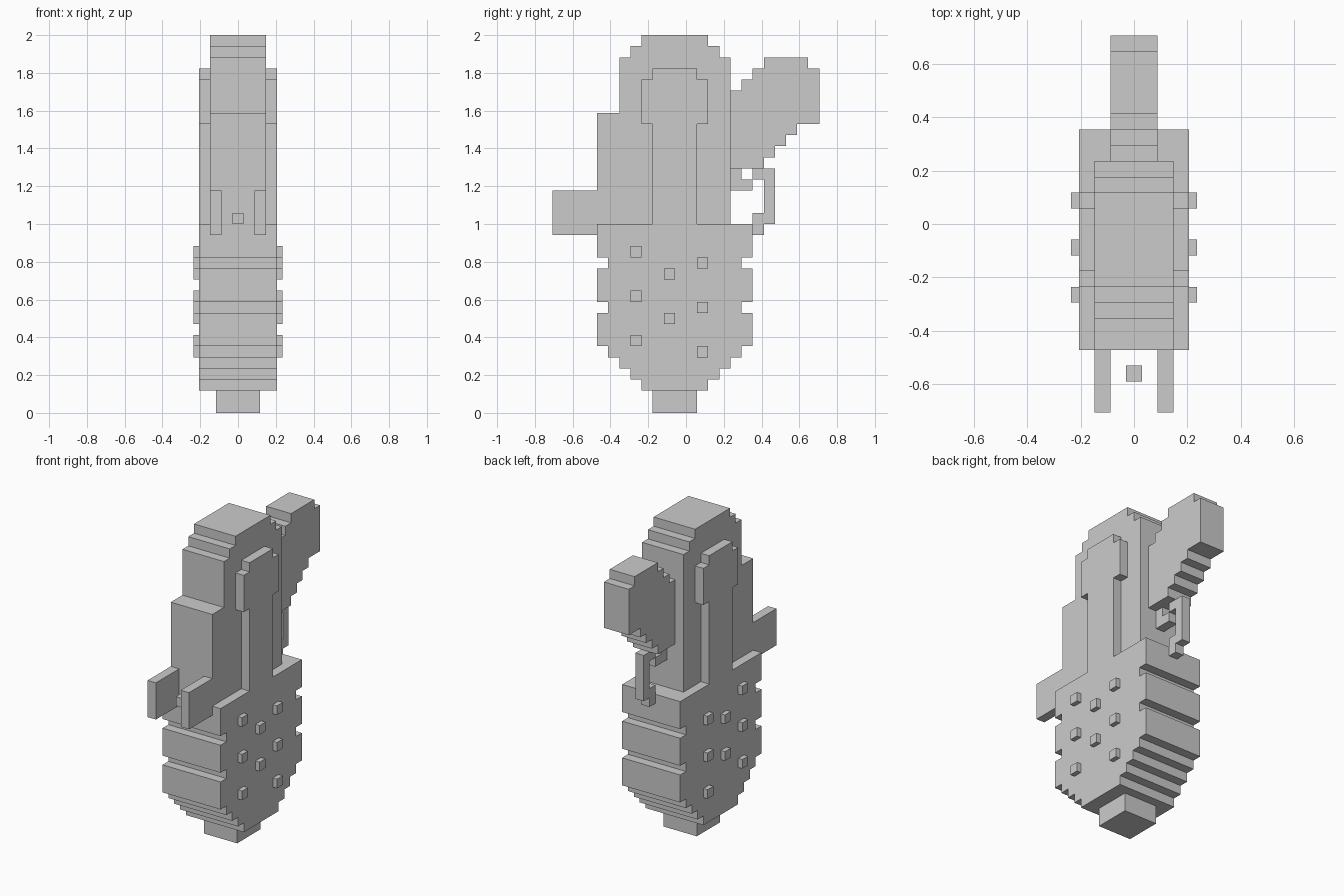
import bpy, bmesh

if "Cube" in bpy.data.objects:
    bpy.data.objects.remove(bpy.data.objects["Cube"])

U = 2 / 34  # one voxel


def prism(name, outline, x0, x1):
    """Extrude a (y, z) outline, in voxels, from x0 to x1."""
    bm = bmesh.new()
    face = bm.faces.new([bm.verts.new((x0 * U, y * U, z * U)) for y, z in outline])
    ext = bmesh.ops.extrude_face_region(bm, geom=[face])
    moved = [g for g in ext["geom"] if isinstance(g, bmesh.types.BMVert)]
    bmesh.ops.translate(bm, verts=moved, vec=((x1 - x0) * U, 0, 0))
    bmesh.ops.recalc_face_normals(bm, faces=bm.faces)
    mesh = bpy.data.meshes.new(name)
    bm.to_mesh(mesh)
    bm.free()
    ob = bpy.data.objects.new(name, mesh)
    bpy.context.collection.objects.link(ob)
    return ob


def stepped(name, base, rows, x0, x1):
    """Stack rows of (top z, y min, y max) into one stepped solid."""
    left, right, z = [], [], base
    for top, y0, y1 in rows:
        left += [(y0, z), (y0, top)]
        right += [(y1, z), (y1, top)]
        z = top
    pts = left + right[::-1]
    clean = [p for i, p in enumerate(pts) if p != pts[i - 1]]
    return prism(name, clean, x0, x1)


def box(name, x0, x1, y0, y1, z0, z1):
    return stepped(name, z0, [(z1, y0, y1)], x0, x1)


# Foot and grooved lower body
box("foot", -2, 2, -3, 1, 0, 2)
stepped("lower_body", 2, [(3, -4, 2), (4, -5, 3), (5, -6, 4), (6, -7, 5),
                          (9, -8, 6), (10, -7, 5), (13, -8, 6),
                          (14, -7, 5), (17, -8, 6)], -3.5, 3.5)

# Upper body with stepped crown
stepped("upper_body", 17, [(27, -8, 4), (32, -6, 4), (33, -5, 3), (34, -4, 2)], -2.5, 2.5)

# Parts repeated on both sides: rails, front prongs, grip studs
studs = [(-5, 14), (-2, 12), (1, 13), (-5, 10), (-2, 8), (1, 9), (-5, 6), (1, 5)]
for side, s in (("right", 1), ("left", -1)):
    stepped(f"{side}_rail", 17, [(26, -3, 1), (30, -4, 2), (31, -3, 1)], 2.5 * s, 3.5 * s)
    box(f"{side}_front_prong", 1.5 * s, 2.5 * s, -12, -8, 16, 20)
    for i, (y, z) in enumerate(studs):
        box(f"{side}_stud_{i + 1}", 3.5 * s, 4 * s, y, y + 1, z, z + 1)

# Small bead between the prongs
box("front_bead", -0.5, 0.5, -10, -9, 17, 18)

# Rear arm
stepped("rear_arm", 22, [(23, 4, 7), (24, 4, 8), (25, 4, 9), (26, 4, 10), (29, 4, 12),
                         (30, 5, 12), (31, 6, 12), (32, 7, 11)], -1.5, 1.5)

# Lever and its guard loop under the arm
stepped("lever", 20, [(21, 4, 6), (22, 4, 5)], -0.5, 0.5)
stepped("lever_guard", 16, [(17, 6, 7), (18, 6, 8), (21, 7, 8), (22, 6, 8)], -0.5, 0.5)
